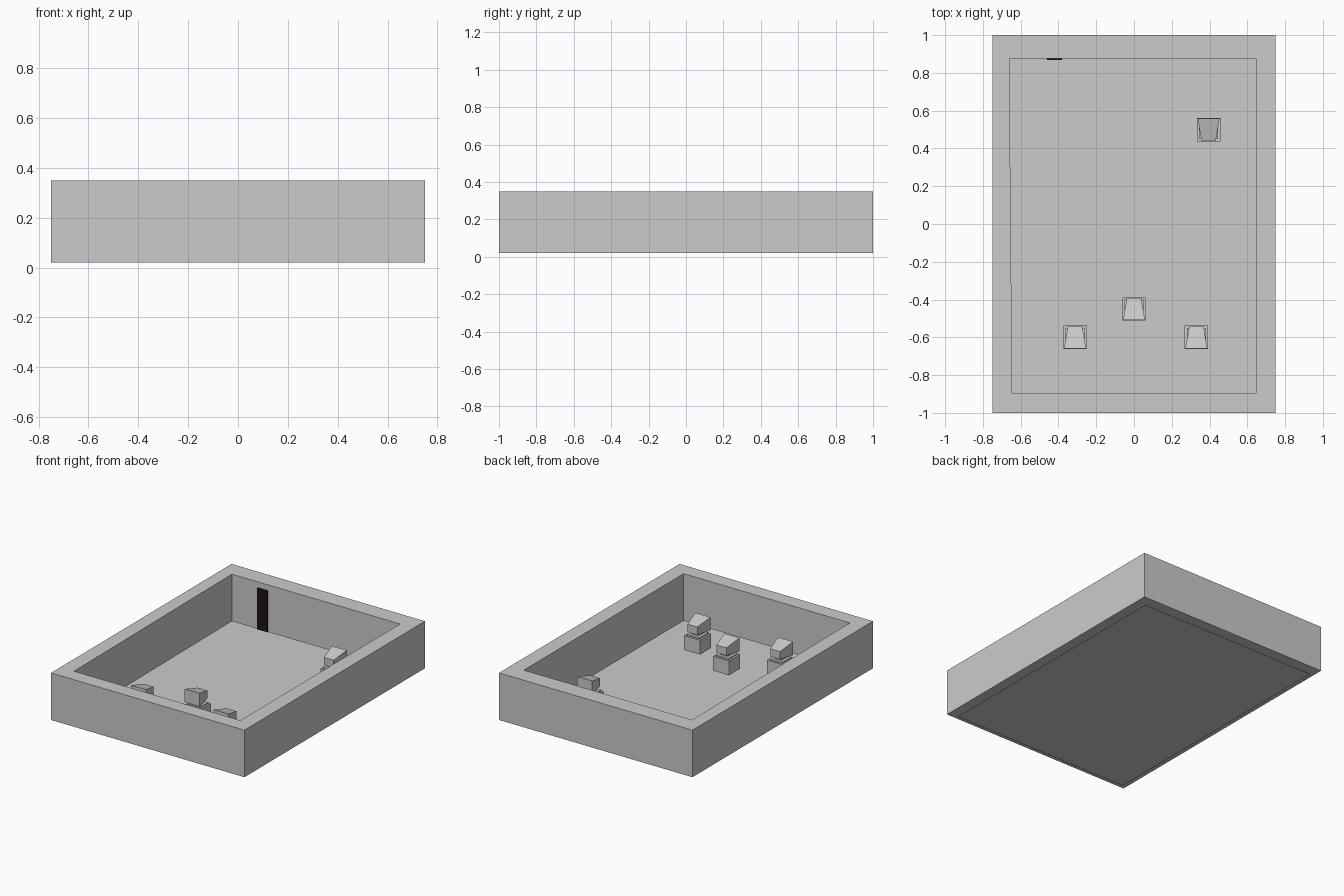
import bpy, bmesh, math
from mathutils import Matrix

if "Cube" in bpy.data.objects:
    bpy.data.objects.remove(bpy.data.objects["Cube"])


def finish(name, bm, matrix=None):
    bmesh.ops.recalc_face_normals(bm, faces=bm.faces)
    if matrix:
        bm.transform(matrix)
    me = bpy.data.meshes.new(name)
    bm.to_mesh(me)
    bm.free()
    ob = bpy.data.objects.new(name, me)
    bpy.context.collection.objects.link(ob)
    return ob


def rect(w0, w1, d0, d1):
    return [(w0, d0), (w1, d0), (w1, d1), (w0, d1)]


def add_box(bm, x0, x1, y0, y1, z0, z1):
    bottom = [bm.verts.new((x, y, z0)) for x, y in rect(x0, x1, y0, y1)]
    top = [bm.verts.new((x, y, z1)) for x, y in rect(x0, x1, y0, y1)]
    bm.faces.new(bottom[::-1])
    bm.faces.new(top)
    for i in range(4):
        j = (i + 1) % 4
        bm.faces.new((bottom[i], bottom[j], top[j], top[i]))


def box(name, *dims, matrix=None):
    bm = bmesh.new()
    add_box(bm, *dims)
    return finish(name, bm, matrix)


# Floor: a single flat sheet just under the walls
bm = bmesh.new()
bm.faces.new([bm.verts.new((x, y, 0)) for x, y in rect(-0.70, 0.70, -0.95, 0.95)])
finish("floor", bm)

# Walls: one rectangular ring with a slightly skewed inside
outer = rect(-0.75, 0.75, -1.0, 1.0)
inner = [(-0.645, -0.895), (0.645, -0.895), (0.645, 0.875), (-0.66, 0.875)]
bm = bmesh.new()
loops = [[bm.verts.new((x, y, z)) for x, y in pts]
         for pts, z in ((outer, 0.02), (outer, 0.35), (inner, 0.35), (inner, 0.02))]
for k in range(4):
    a, b = loops[k], loops[(k + 1) % 4]
    for i in range(4):
        j = (i + 1) % 4
        bm.faces.new((a[i], a[j], b[j], b[i]))
finish("walls", bm)

# Door: thin dark panel on the inside of the back wall
door = box("door", -0.46, -0.38, 0.868, 0.885, 0.02, 0.31)
mat = bpy.data.materials.new("dark_brown")
mat.diffuse_color = (0.012, 0.006, 0.005, 1)
mat.use_nodes = True
mat.node_tree.nodes["Principled BSDF"].inputs["Base Color"].default_value = mat.diffuse_color
door.data.materials.append(mat)


# Workstation: square stand, small foot and neck, tapered monitor
def workstation(n, x, y, angle):
    m = Matrix.Translation((x, y, 0)) @ Matrix.Rotation(angle, 4, 'Z')
    box(f"stand_{n}", -0.062, 0.062, -0.062, 0.062, 0.02, 0.12, matrix=m)
    box(f"monitor_foot_{n}", -0.05, 0.05, -0.05, 0.05, 0.12, 0.13, matrix=m)
    box(f"monitor_neck_{n}", -0.03, 0.03, -0.03, 0.03, 0.13, 0.16, matrix=m)
    bm = bmesh.new()
    front = [bm.verts.new((px, -0.058, pz)) for px, pz in rect(-0.058, 0.058, 0.142, 0.235)]
    back = [bm.verts.new((px, 0.058, pz)) for px, pz in rect(-0.038, 0.038, 0.15, 0.205)]
    bm.faces.new(front)
    bm.faces.new(back[::-1])
    for i in range(4):
        j = (i + 1) % 4
        bm.faces.new((front[i], front[j], back[j], back[i]))
    finish(f"monitor_{n}", bm, m)


for n, (x, y, a) in enumerate([(0.395, 0.50, math.pi), (0.0, -0.45, 0),
                               (-0.312, -0.60, 0), (0.33, -0.60, 0)], 1):
    workstation(n, x, y, a)
